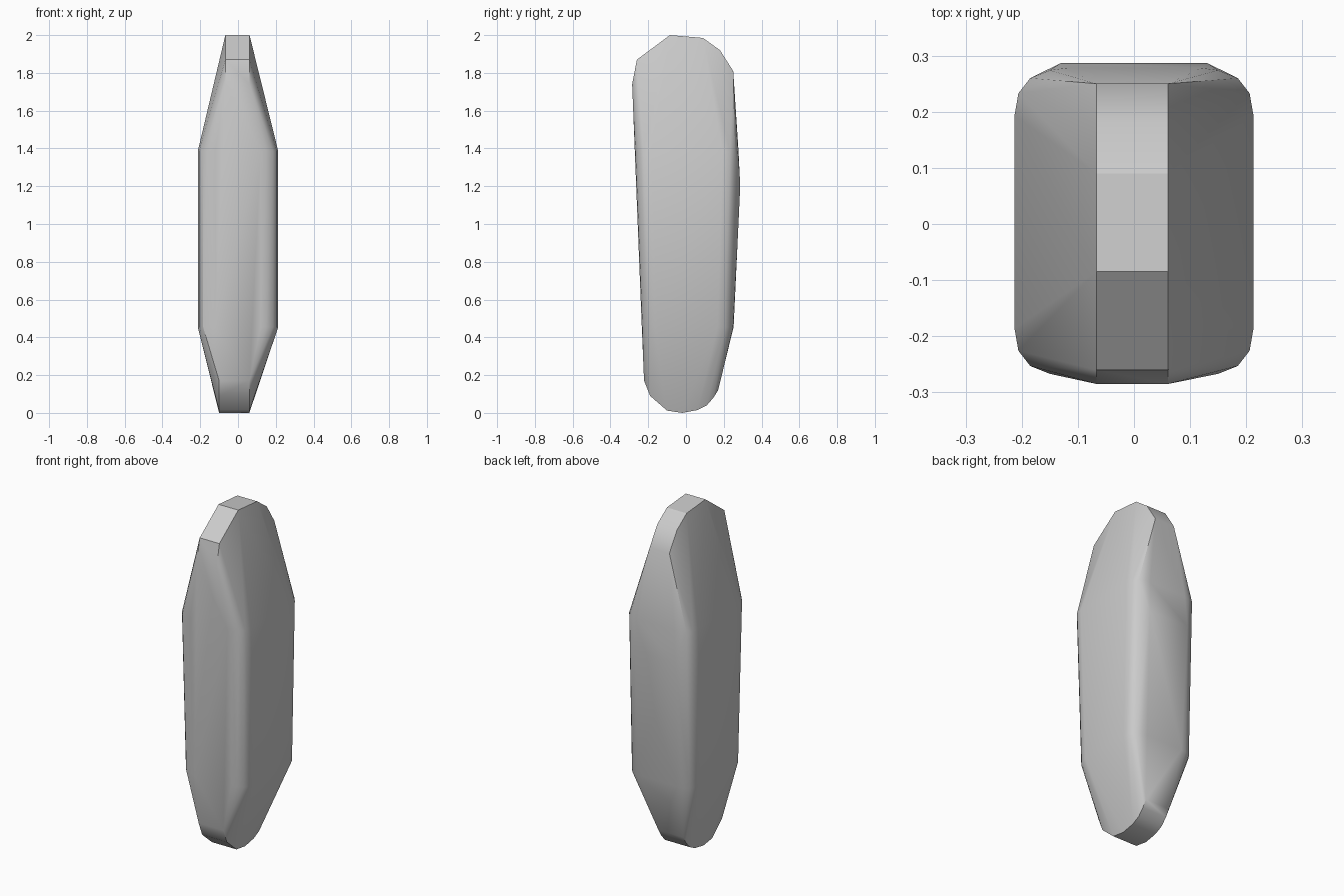
import bpy, bmesh, math

cube = bpy.data.objects.get("Cube")
if cube:
    bpy.data.objects.remove(cube, do_unlink=True)

grey = bpy.data.materials.new("plain_grey")
grey.use_nodes = True
colour = (0.6, 0.6, 0.6, 1)
grey.diffuse_color = colour
grey.node_tree.nodes["Principled BSDF"].inputs["Base Color"].default_value = colour

# Narrow rounded ends as (y, z) profiles
TOP = [(-0.285, 1.74), (-0.26, 1.87), (-0.085, 2.0), (0.09, 1.985),
       (0.18, 1.92), (0.25, 1.81), (0.256, 1.71)]
BOTTOM = [(-0.222, 0.17), (-0.19, 0.09), (-0.1, 0.012), (-0.02, 0), (0.06, 0.015),
          (0.11, 0.04), (0.145, 0.08), (0.17, 0.12), (0.185, 0.18)]

# Rounded corners of the wide middle: (x, inset from the front or back)
CORNER = [(0.213, 0.085), (0.206, 0.045), (0.185, 0.018), (0.15, 0.004), (0.12, 0)]


def ribbon(profile, left, right):
    return [(x, y, z) for y, z in profile for x in (left, right)]


def section(front, back, z):
    points = []
    for x, inset in CORNER:
        for side in (-1, 1):
            points += [(side * x, front + inset, z), (side * x, back - inset, z)]
    return points


points = ribbon(TOP, -0.067, 0.061) + ribbon(BOTTOM, -0.1, 0.06)
points += section(-0.234, 0.252, 0.455) + section(-0.271, 0.278, 1.385)
# Slight swell along the back
points += [(x, 0.287, 1.2) for x in (-0.13, 0.13)]

# Solid body wrapped around the ends and the middle sections
bm = bmesh.new()
for p in points:
    bm.verts.new(p)
hull = bmesh.ops.convex_hull(bm, input=bm.verts[:])
spare = {g for g in hull["geom_interior"] + hull["geom_unused"]
         if isinstance(g, bmesh.types.BMVert)}
bmesh.ops.delete(bm, geom=list(spare), context="VERTS")
bmesh.ops.dissolve_limit(bm, angle_limit=math.radians(0.5),
                         verts=bm.verts[:], edges=bm.edges[:])
bmesh.ops.recalc_face_normals(bm, faces=bm.faces[:])
mesh = bpy.data.meshes.new("rounded_slab")
bm.to_mesh(mesh)
bm.free()
mesh.materials.append(grey)
body = bpy.data.objects.new("rounded_slab", mesh)
bpy.context.collection.objects.link(body)
bpy.context.view_layer.objects.active = body
body.select_set(True)
bpy.ops.object.shade_smooth_by_angle(angle=math.radians(30))
